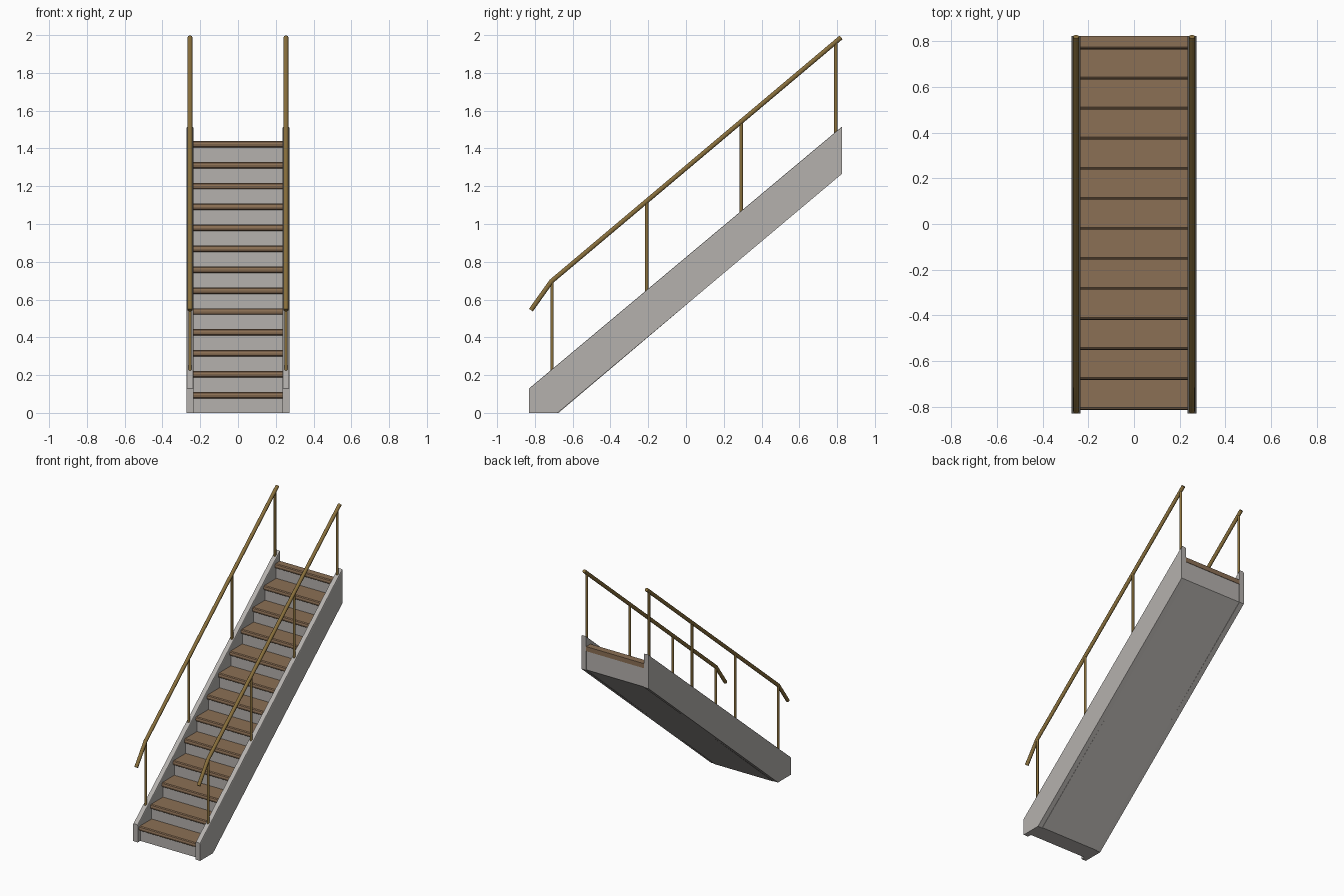
import bpy, bmesh, math
from mathutils import Vector

if "Cube" in bpy.data.objects:
    bpy.data.objects.remove(bpy.data.objects["Cube"])


def material(name, rgb):
    m = bpy.data.materials.new(name)
    m.diffuse_color = (*rgb, 1)
    m.use_nodes = True
    m.node_tree.nodes["Principled BSDF"].inputs["Base Color"].default_value = m.diffuse_color
    return m


GREY = material("warm grey paint", (0.46, 0.44, 0.42))
WOOD = material("brown wood", (0.26, 0.16, 0.09))
BRASS = material("aged brass", (0.25, 0.16, 0.045))

STEPS = 13
RUN, RISE = 0.1317, 0.1107
NOSE_Y, TREAD_Z = -0.815, 0.111      # nose and top of the first tread
THICK = 0.034
BACK = 0.825


def extrude_profile(name, pts, x0, x1, mat):
    """Extrude a (y, z) outline from x0 to x1."""
    bm = bmesh.new()
    a = [bm.verts.new((x0, y, z)) for y, z in pts]
    b = [bm.verts.new((x1, y, z)) for y, z in pts]
    n = len(pts)
    bm.faces.new(a)
    bm.faces.new(b[::-1])
    for i in range(n):
        j = (i + 1) % n
        bm.faces.new((a[j], a[i], b[i], b[j]))
    bmesh.ops.recalc_face_normals(bm, faces=bm.faces[:])
    me = bpy.data.meshes.new(name)
    bm.to_mesh(me)
    bm.free()
    me.materials.append(mat)
    ob = bpy.data.objects.new(name, me)
    bpy.context.collection.objects.link(ob)
    return ob


def tube(name, pts, radius, mat):
    """Round bar along a path, with closed ends."""
    cu = bpy.data.curves.new(name, 'CURVE')
    cu.dimensions = '3D'
    cu.bevel_depth = radius
    cu.bevel_resolution = 3
    cu.use_fill_caps = True
    sp = cu.splines.new('POLY')
    sp.points.add(len(pts) - 1)
    for p, co in zip(sp.points, pts):
        p.co = (*co, 1)
    cu.materials.append(mat)
    ob = bpy.data.objects.new(name, cu)
    bpy.context.collection.objects.link(ob)
    bpy.ops.object.select_all(action='DESELECT')
    ob.select_set(True)
    bpy.context.view_layer.objects.active = ob
    bpy.ops.object.convert(target='MESH')
    ob = bpy.context.view_layer.objects.active
    bpy.ops.object.shade_smooth_by_angle(angle=math.radians(40))
    return ob


# Stepped body: risers, closed flat underside and back
outline = [(-0.675, 0.0), (NOSE_Y + 0.015, 0.0)]
for i in range(STEPS):
    y = NOSE_Y + 0.015 + i * RUN
    z = TREAD_Z - THICK / 2 + i * RISE
    outline.append((y, z))
    outline.append((min(y + RUN, BACK - 0.003), z))
outline.append((BACK - 0.003, 1.267))
extrude_profile("stepped_body", outline, -0.238, 0.238, GREY)

# Treads with a rounded nose
r = THICK / 2
for i in range(STEPS):
    y, z = NOSE_Y + i * RUN, TREAD_Z + i * RISE
    back = min(y + RUN + 0.016, BACK)
    nose = [(y + 0.01 - 0.01 * math.sin(a), z - r + r * math.cos(a))
            for a in (math.pi * k / 4 for k in range(5))]
    extrude_profile(f"tread_{i + 1}", nose + [(back, z - THICK), (back, z)],
                    -0.237, 0.237, WOOD)

# Both sides: stringer, handrail and posts
SLOPE = (1.515 - 0.13) / (BACK + 0.83)
for s, side in ((-1, "left"), (1, "right")):
    st = extrude_profile(f"{side}_stringer",
                         [(-0.83, 0), (-0.68, 0), (BACK, 1.265),
                          (BACK, 1.515), (-0.83, 0.13)],
                         s * 0.235, s * 0.273, GREY)
    # soften the long top edges
    bm = bmesh.new()
    bm.from_mesh(st.data)
    top = [e for e in bm.edges
           if abs(e.verts[0].co.x - e.verts[1].co.x) < 1e-5
           and all(v.co.z > 0.1 + SLOPE * (v.co.y + 0.83) for v in e.verts)]
    bmesh.ops.bevel(bm, geom=top, offset=0.007, segments=2,
                    profile=0.5, affect='EDGES')
    bm.to_mesh(st.data)
    bm.free()

    x = s * 0.254
    bend, end = Vector((x, -0.712, 0.697)), Vector((x, 0.821, 1.988))
    tube(f"{side}_handrail", [(x, -0.821, 0.544), bend, end], 0.013, BRASS)
    for k in range(4):
        y = -0.709 + 0.5007 * k
        t = (y - bend.y) / (end.y - bend.y)
        foot = 0.13 + SLOPE * (y + 0.83) - 0.02
        tube(f"{side}_post_{k + 1}",
             [(x, y, foot), (x, y, bend.z + t * (end.z - bend.z))], 0.009, BRASS)
